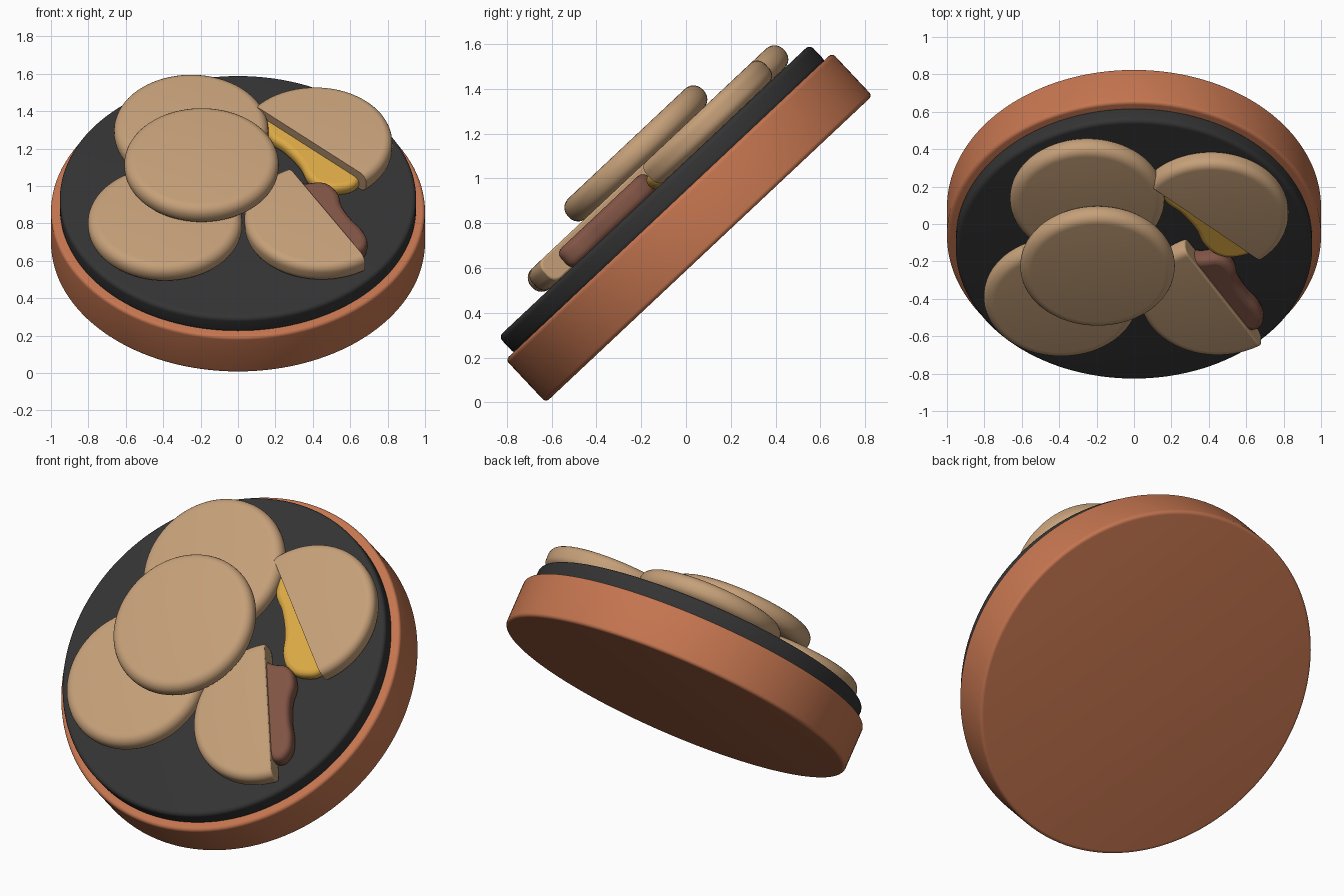
import bpy, bmesh, math
from mathutils import Matrix, Vector

if "Cube" in bpy.data.objects:
    bpy.data.objects.remove(bpy.data.objects["Cube"])

# The whole dish leans back: everything is modelled flat, then tilted
TILT = math.radians(43.2)
FRAME = Matrix.Translation((0, 0.103, 0.6845)) @ Matrix.Rotation(TILT, 4, 'X')


def material(name, rgb):
    m = bpy.data.materials.new(name)
    m.diffuse_color = (*rgb, 1)
    m.use_nodes = True
    m.node_tree.nodes["Principled BSDF"].inputs["Base Color"].default_value = m.diffuse_color
    return m


CLAY = material("clay", (0.56, 0.18, 0.08))
DARK = material("dark", (0.034, 0.034, 0.034))
BISCUIT = material("biscuit", (0.56, 0.35, 0.19))
YELLOW = material("yellow", (0.72, 0.40, 0.06))
BROWN = material("brown", (0.22, 0.09, 0.06))


def finish(ob, mat, loc):
    ob.matrix_world = FRAME @ Matrix.Translation(loc)
    ob.data.materials.clear()
    ob.data.materials.append(mat)
    bpy.ops.object.select_all(action='DESELECT')
    ob.select_set(True)
    bpy.context.view_layer.objects.active = ob
    bpy.ops.object.shade_smooth_by_angle(angle=math.radians(35))


def disc(name, mat, centre, radius, w0, w1, rnd, cut=None, sides=96):
    """Round-edged disc; cut = (angle of kept side, how far past centre)."""
    bm = bmesh.new()
    t = w1 - w0
    profile = []
    for zc, start in ((rnd, -90), (t - rnd, 0)):
        for i in range(7):
            a = math.radians(start + 15 * i)
            profile.append((radius - rnd + rnd * math.cos(a), zc + rnd * math.sin(a)))
    rings = [[bm.verts.new((r * math.cos(math.tau * k / sides),
                            r * math.sin(math.tau * k / sides), z))
              for k in range(sides)] for r, z in profile]
    for lo, hi in zip(rings, rings[1:]):
        for k in range(sides):
            j = (k + 1) % sides
            bm.faces.new((lo[k], lo[j], hi[j], hi[k]))
    bm.faces.new(rings[0][::-1])
    bm.faces.new(rings[-1])
    if cut:
        ang, past = math.radians(cut[0]), cut[1]
        n = Vector((math.cos(ang), math.sin(ang), 0))
        res = bmesh.ops.bisect_plane(bm, geom=bm.verts[:] + bm.edges[:] + bm.faces[:],
                                     plane_co=-n * past, plane_no=n, clear_inner=True)
        edges = [e for e in res["geom_cut"] if isinstance(e, bmesh.types.BMEdge)]
        bmesh.ops.contextual_create(bm, geom=edges)
    bmesh.ops.recalc_face_normals(bm, faces=bm.faces[:])
    me = bpy.data.meshes.new(name)
    bm.to_mesh(me)
    bm.free()
    ob = bpy.data.objects.new(name, me)
    bpy.context.collection.objects.link(ob)
    finish(ob, mat, (*centre, w0))
    if cut:
        bev = ob.modifiers.new("cut_edge", 'BEVEL')
        bev.width, bev.segments = 0.012, 2
        bev.limit_method, bev.angle_limit = 'ANGLE', math.radians(40)
    return ob


def blob(name, mat, points, w0, w1, rnd):
    """Soft filling slab from a smooth closed outline."""
    cu = bpy.data.curves.new(name, 'CURVE')
    cu.dimensions, cu.fill_mode = '2D', 'BOTH'
    sp = cu.splines.new('BEZIER')
    sp.bezier_points.add(len(points) - 1)
    for bp, p in zip(sp.bezier_points, points):
        bp.co = (*p, 0)
        bp.handle_left_type = bp.handle_right_type = 'AUTO'
    sp.use_cyclic_u = True
    cu.resolution_u = 8
    cu.bevel_depth, cu.bevel_resolution, cu.offset = rnd, 3, -rnd
    cu.extrude = (w1 - w0) / 2 - rnd
    ob = bpy.data.objects.new(name, cu)
    bpy.context.collection.objects.link(ob)
    bpy.ops.object.select_all(action='DESELECT')
    ob.select_set(True)
    bpy.context.view_layer.objects.active = ob
    bpy.ops.object.convert(target='MESH')
    ob = bpy.context.view_layer.objects.active
    finish(ob, mat, (0, 0, (w0 + w1) / 2))


# Base and dark plate
disc("base", CLAY, (0, 0), 1.0, 0.0, 0.262, 0.02, sides=128)
disc("plate", DARK, (0, 0), 0.953, 0.25, 0.358, 0.025, sides=128)

# Whole biscuits, the last one stacked on the other two
disc("biscuit_upper", BISCUIT, (-0.25, 0.44), 0.413, 0.358, 0.478, 0.055)
disc("biscuit_lower", BISCUIT, (-0.39, -0.28), 0.413, 0.358, 0.478, 0.055)
disc("biscuit_stacked", BISCUIT, (-0.195, 0.054), 0.413, 0.475, 0.595, 0.055)

# Broken halves
disc("half_biscuit_upper", BISCUIT, (0.412, 0.335), 0.413, 0.358, 0.478, 0.045, (47, 0.04))
disc("half_biscuit_lower", BISCUIT, (0.447, -0.265), 0.413, 0.358, 0.478, 0.045, (210, 0.035))

# Fillings oozing from the halves
blob("yellow_filling", YELLOW,
     [(0.16, 0.56), (0.16, 0.42), (0.25, 0.32), (0.33, 0.20), (0.38, 0.08), (0.46, 0.01),
      (0.56, 0.005), (0.64, 0.05), (0.65, 0.14), (0.45, 0.34)], 0.35, 0.425, 0.03)
blob("brown_filling", BROWN,
     [(0.29, 0.00), (0.37, 0.015), (0.46, 0.02), (0.53, -0.05), (0.555, -0.155), (0.60, -0.25),
      (0.675, -0.37), (0.69, -0.45), (0.655, -0.505), (0.58, -0.49), (0.42, -0.24)],
     0.35, 0.455, 0.035)
